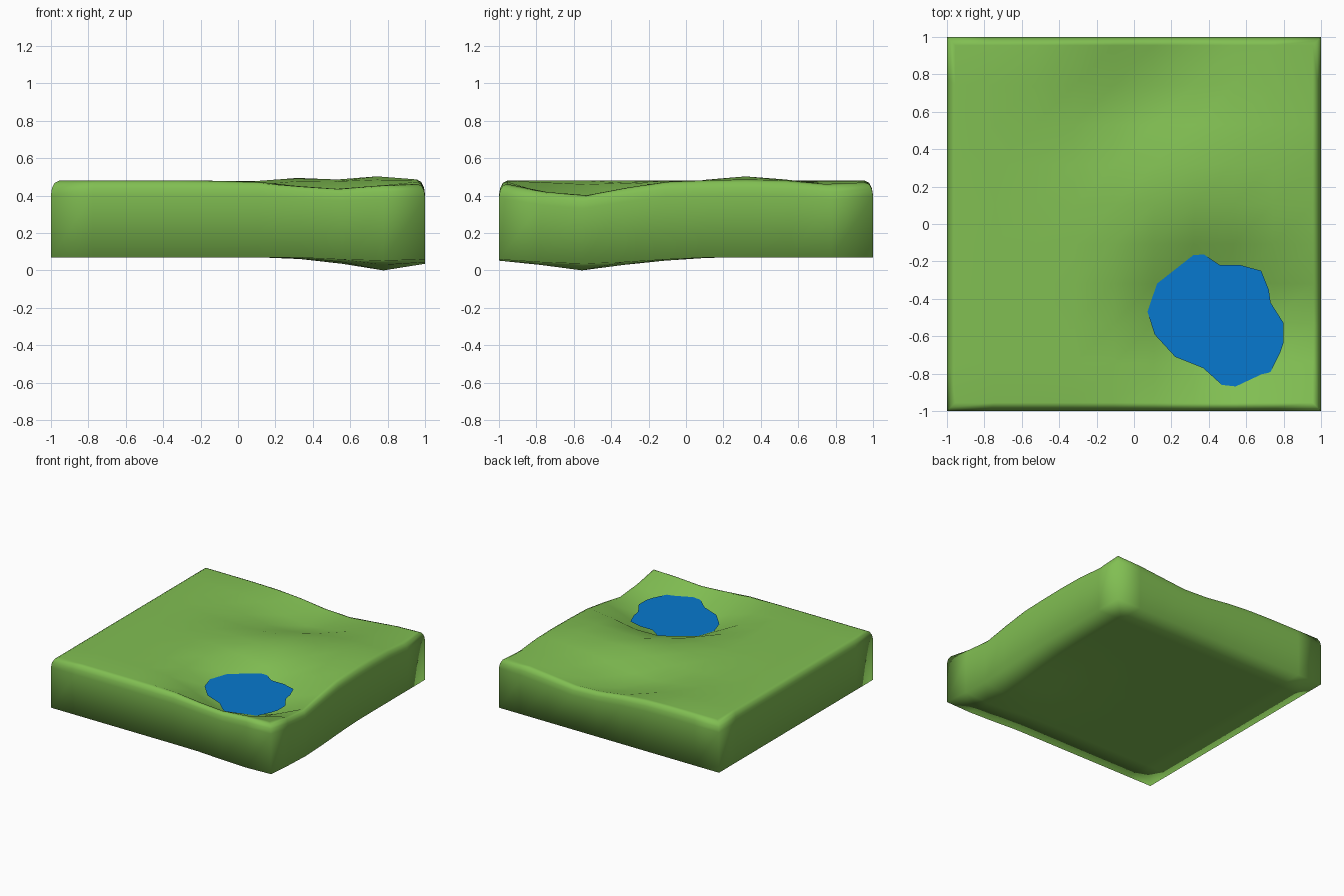
import bpy, bmesh, math

if "Cube" in bpy.data.objects:
    bpy.data.objects.remove(bpy.data.objects["Cube"])

N = 9                                   # cells per side
TOP, BASE, WATER = 0.48, 0.07, 0.386


def material(name, rgb):
    m = bpy.data.materials.new(name)
    m.diffuse_color = (*rgb, 1)
    m.use_nodes = True
    m.node_tree.nodes["Principled BSDF"].inputs["Base Color"].default_value = m.diffuse_color
    return m


def blob(x, y, cx, cy, rx, ry, power=2, turn=0):
    c, s = math.cos(math.radians(turn)), math.sin(math.radians(turn))
    dx, dy = x - cx, y - cy
    r = math.hypot((dx * c + dy * s) / rx, (dy * c - dx * s) / ry)
    return math.exp(-r ** power)


def relief(x, y):
    """Height offset of the upper surface: pond hollow, diagonal valley, low mound."""
    return (-0.24 * blob(x, y, 0.44, -0.51, 0.385, 0.37, 2.6)
            - 0.055 * blob(x, y, 0.98, -0.62, 0.32, 0.3)
            - 0.11 * blob(x, y, 0.10, 0.71, 0.48, 0.26, 2, 30)
            - 0.02 * blob(x, y, 1.0, 0.80, 0.4, 0.16)
            + 0.024 * blob(x, y, 0.78, 0.33, 0.15, 0.2)
            + 0.02 * blob(x, y, 0.30, 0.33, 0.2, 0.15)
            + 0.015 * blob(x, y, 0.25, -1.0, 0.2, 0.15))


def sag(x, y):
    """Downward bulge of the underside."""
    r = math.hypot(x - 0.778, (y + 0.556) * 0.8) / 0.62
    return -0.07 * max(0, 1 - r) ** 1.6


def finish(bm, name, mat, smooth):
    me = bpy.data.meshes.new(name)
    bm.to_mesh(me)
    bm.free()
    for p in me.polygons:
        p.use_smooth = smooth
    me.materials.append(mat)
    ob = bpy.data.objects.new(name, me)
    bpy.context.collection.objects.link(ob)
    return ob


# Ground tile: upper grid, rounded shoulder, walls and underside
bm = bmesh.new()
inset = 0.955
bmesh.ops.create_grid(bm, x_segments=N, y_segments=N, size=inset)
for v in bm.verts:
    v.co.z = TOP
rim = [e for e in bm.edges if e.is_boundary]
half = inset
for size, z in [(0.98, 0.468), (0.994, 0.44), (1.0, 0.40), (1.0, BASE)]:
    new = bmesh.ops.extrude_edge_only(bm, edges=rim)["geom"]
    for v in (g for g in new if isinstance(g, bmesh.types.BMVert)):
        v.co.x *= size / half
        v.co.y *= size / half
        v.co.z = z
    rim = [g for g in new if isinstance(g, bmesh.types.BMEdge)]
    half = size
under = bmesh.ops.create_grid(bm, x_segments=N, y_segments=N, size=1.0)["verts"]
for v in under:
    v.co.z = BASE
bmesh.ops.remove_doubles(bm, verts=bm.verts, dist=0.0005)
for v in bm.verts:
    x, y, z = v.co
    v.co.z += sag(x, y) if z < 0.2 else relief(x, y)
bmesh.ops.recalc_face_normals(bm, faces=bm.faces)
tile = finish(bm, "ground_tile", material("grass", (0.22, 0.52, 0.085)), True)
tile.modifiers.new("soft_shading", "WEIGHTED_NORMAL").mode = 'FACE_AREA'

# Pond: flat water sheet following the irregular shore
shore = [(0.34, -0.14), (0.12, -0.27), (0.05, -0.35), (0.06, -0.43), (0.11, -0.59),
         (0.22, -0.71), (0.37, -0.77), (0.47, -0.86), (0.56, -0.87), (0.73, -0.79),
         (0.78, -0.69), (0.80, -0.63), (0.80, -0.53), (0.73, -0.42), (0.72, -0.35),
         (0.68, -0.25), (0.57, -0.22), (0.46, -0.22)]
bm = bmesh.new()
bm.faces.new([bm.verts.new((x, y, WATER)) for x, y in shore])
finish(bm, "pond_water", material("water", (0.002, 0.19, 0.62)), False)
